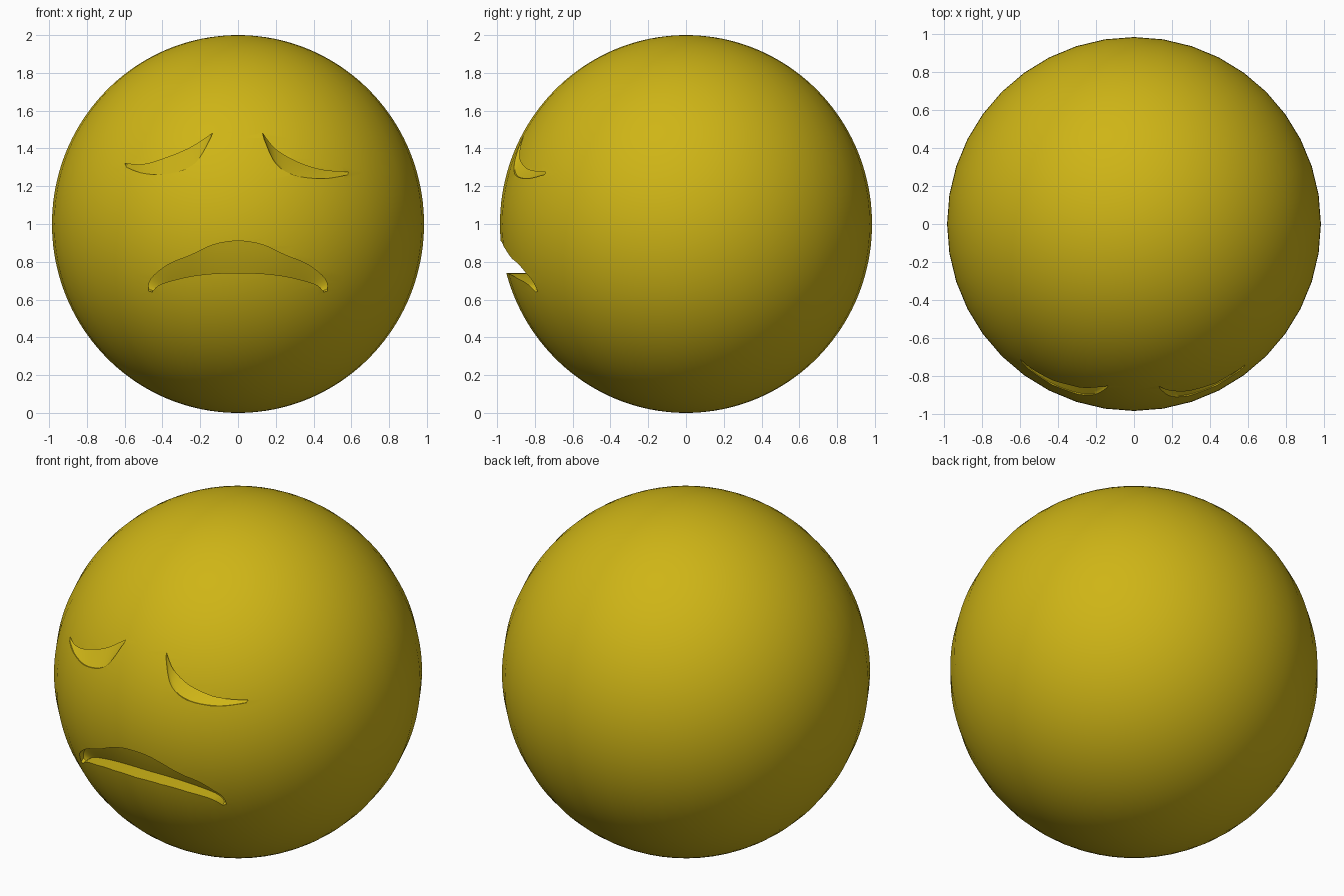
import bpy, bmesh, math
from mathutils import Vector

if "Cube" in bpy.data.objects:
    bpy.data.objects.remove(bpy.data.objects["Cube"])

R = 0.985

mat = bpy.data.materials.new("yellow")
mat.diffuse_color = (0.62, 0.46, 0.008, 1)
mat.use_nodes = True
mat.node_tree.nodes["Principled BSDF"].inputs["Base Color"].default_value = mat.diffuse_color

# head: 40-sided sphere, finely ringed from top to bottom
bpy.ops.mesh.primitive_uv_sphere_add(segments=40, ring_count=80, radius=1, location=(0, 0, 1))
head = bpy.context.object
head.name = "head"
head.scale = (R, R, 1)
bpy.ops.object.transform_apply(location=False, rotation=False, scale=True)
head.data.materials.append(mat)


def smooth_curve(pts, s):
    """Catmull-Rom point at s in 0..1."""
    n = len(pts) - 1
    i = min(int(s * n), n - 1)
    u = s * n - i
    p = [Vector(pts[max(0, min(n, k))]) for k in (i - 1, i, i + 1, i + 2)]
    return 0.5 * (2 * p[1] + (p[2] - p[0]) * u
                  + (2 * p[0] - 5 * p[1] + 4 * p[2] - p[3]) * u ** 2
                  + (3 * p[1] - p[0] - 3 * p[2] + p[3]) * u ** 3)


def make_cutter(name, upper, lower, low_depth, high_depth, cols=40, rows=6):
    """Closed block between two edge curves, its back following the sphere."""
    bm = bmesh.new()
    front, back = [], []
    for i in range(cols + 1):
        s = i / cols
        a, b = smooth_curve(lower, s), smooth_curve(upper, s)
        taper = max(math.sin(math.pi * s), 0) ** 0.5
        f, k = [], []
        for j in range(rows + 1):
            t = j / rows
            x, z = a.lerp(b, t)
            y = -R * math.sqrt(1 - (x / R) ** 2 - (z - 1) ** 2)
            d = 0.008 + (low_depth + (high_depth - low_depth) * t) * taper
            f.append(bm.verts.new((x, -1.2, z)))
            k.append(bm.verts.new((x, y + d, z)))
        front.append(f)
        back.append(k)
    for i in range(cols):
        for j in range(rows):
            for g in (front, back):
                bm.faces.new((g[i][j], g[i + 1][j], g[i + 1][j + 1], g[i][j + 1]))
        for j in (0, rows):
            bm.faces.new((front[i][j], front[i + 1][j], back[i + 1][j], back[i][j]))
    for j in range(rows):
        for i in (0, cols):
            bm.faces.new((front[i][j], front[i][j + 1], back[i][j + 1], back[i][j]))
    bmesh.ops.recalc_face_normals(bm, faces=bm.faces)
    me = bpy.data.meshes.new(name)
    bm.to_mesh(me)
    bm.free()
    me.materials.append(mat)
    ob = bpy.data.objects.new(name, me)
    bpy.context.collection.objects.link(ob)
    ob.hide_render = True
    return ob


# frowning mouth, mirrored from its right half
up = [(0, .91), (.13, .89), (.25, .835), (.37, .785), (.46, .71), (.475, .645)]
lo = [(0, .74), (.12, .738), (.24, .725), (.35, .70), (.42, .675), (.455, .64)]
mirror = lambda h: [(-x, z) for x, z in h[:0:-1]] + h
cutters = [
    make_cutter("mouth_cutter", mirror(up), mirror(lo), 0.10, 0.07),
    # drooping eyes: deep upper edge, floor fading out at the lower edge
    make_cutter("left_eye_cutter",
                [(-.60, 1.32), (-.50, 1.315), (-.38, 1.35), (-.25, 1.405), (-.135, 1.48)],
                [(-.59, 1.30), (-.50, 1.268), (-.37, 1.265), (-.23, 1.32), (-.145, 1.455)],
                0.0, 0.07),
    make_cutter("right_eye_cutter",
                [(.13, 1.48), (.20, 1.395), (.32, 1.325), (.45, 1.285), (.585, 1.275)],
                [(.14, 1.445), (.20, 1.32), (.30, 1.258), (.45, 1.24), (.58, 1.26)],
                0.0, 0.07),
]

# carve the face
bpy.context.view_layer.objects.active = head
for c in cutters:
    m = head.modifiers.new(c.name, 'BOOLEAN')
    m.operation = 'DIFFERENCE'
    m.solver = 'EXACT'
    m.object = c
    bpy.ops.object.modifier_apply(modifier=m.name)
for c in cutters:
    bpy.data.objects.remove(c, do_unlink=True)

bpy.ops.object.select_all(action='DESELECT')
head.select_set(True)
bpy.ops.object.shade_smooth_by_angle(angle=math.radians(35))
